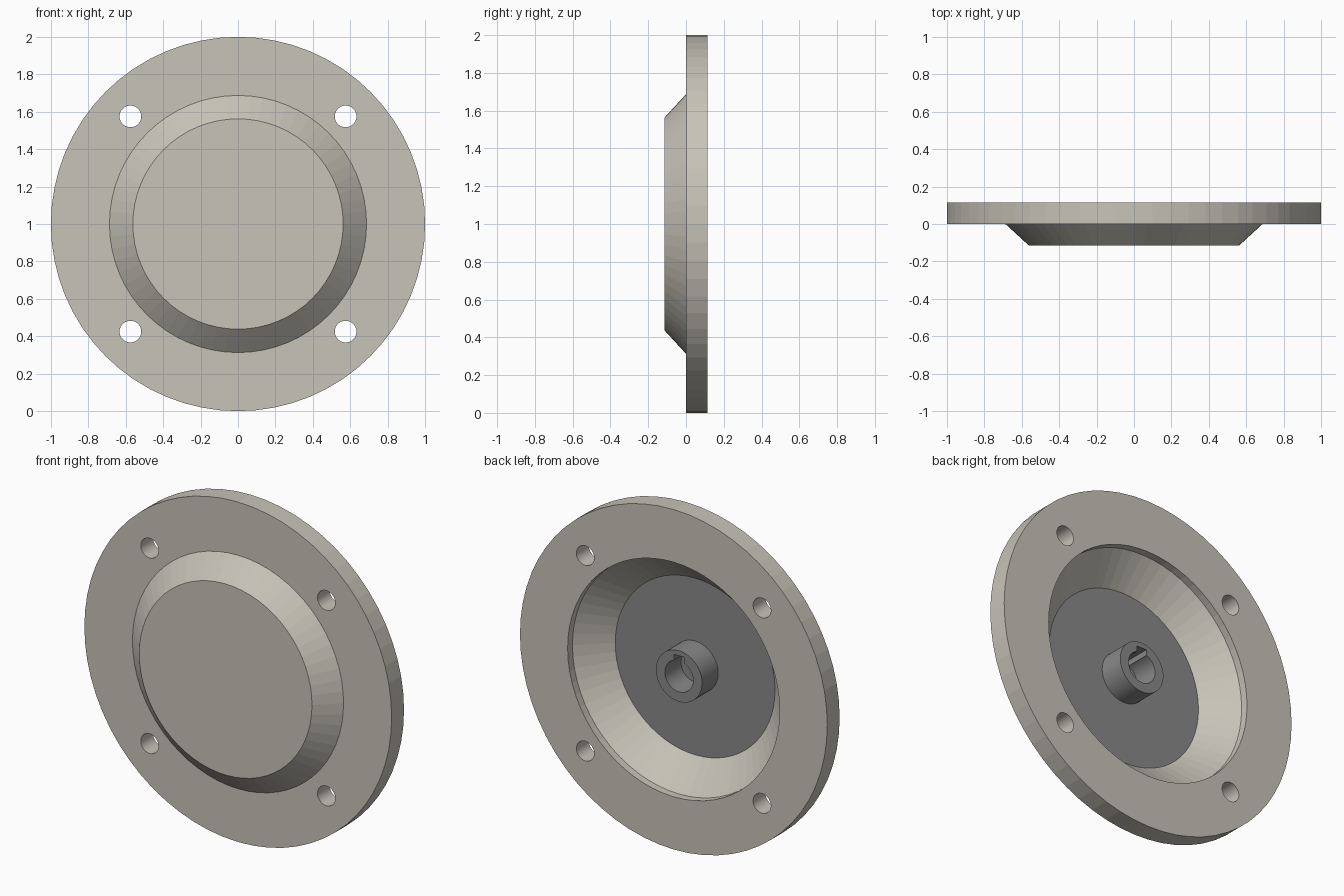
import bpy, bmesh
from math import pi, sin, cos, hypot

if "Cube" in bpy.data.objects:
    bpy.data.objects.remove(bpy.data.objects["Cube"])

N = 64
CZ = 1.0


def material(name, rgb):
    m = bpy.data.materials.new(name)
    m.diffuse_color = (*rgb, 1)
    m.use_nodes = True
    m.node_tree.nodes["Principled BSDF"].inputs["Base Color"].default_value = m.diffuse_color
    return m


def lathe(name, profile):
    """Revolve (radius, y) points about the y axis through z = 1."""
    bm = bmesh.new()
    rings = []
    for r, y in profile:
        count = N if r > 0 else 1
        rings.append([bm.verts.new((r * cos(2 * pi * i / N), y, CZ + r * sin(2 * pi * i / N)))
                      for i in range(count)])
    for a, b in zip(rings, rings[1:]):
        for i in range(N):
            j = (i + 1) % N
            quad = [a[i], a[j], b[j], b[i]]
            bm.faces.new(quad)
    # flat end caps
    bm.faces.new(rings[0])
    bm.faces.new(rings[-1])
    bmesh.ops.recalc_face_normals(bm, faces=bm.faces)
    me = bpy.data.meshes.new(name)
    bm.to_mesh(me)
    bm.free()
    ob = bpy.data.objects.new(name, me)
    bpy.context.collection.objects.link(ob)
    return ob


def cut(target, cutter):
    mod = target.modifiers.new("cut", 'BOOLEAN')
    mod.operation = 'DIFFERENCE'
    mod.solver = 'EXACT'
    mod.object = cutter
    bpy.context.view_layer.objects.active = target
    bpy.ops.object.modifier_apply(modifier=mod.name)
    bpy.data.objects.remove(cutter, do_unlink=True)


def rod(x, z, r, y0, y1, sides):
    bpy.ops.mesh.primitive_cylinder_add(vertices=sides, radius=r, depth=y1 - y0,
                                        location=(x, (y0 + y1) / 2, z), rotation=(pi / 2, 0, 0))
    return bpy.context.object


# Flanged cover: dished front, recessed back, hub on the recess floor
FLOOR = -0.085
cover = lathe("flange_cover", [
    (0.562, -0.115), (0.687, 0), (1, 0), (1, 0.115),
    (0.69, 0.115), (0.69, 0.07), (0.52, FLOOR),
    (0.15, FLOOR), (0.15, 0.065)])

# Four bolt holes
for sx in (-1, 1):
    for sz in (-1, 1):
        cut(cover, rod(sx * 0.575, CZ + sz * 0.575, 0.058, -0.1, 0.2, 32))

# Blind bore with keyway
cut(cover, rod(0, CZ, 0.092, FLOOR, 0.2, 48))
bpy.ops.mesh.primitive_cube_add(size=1, location=(0, (FLOOR + 0.2) / 2, CZ + 0.06))
key = bpy.context.object
key.scale = (0.064, 0.2 - FLOOR, 0.12)
cut(cover, key)

# Dark grey recess floor and hub, split off as their own part
me = cover.data
me.materials.clear()
me.materials.append(material("beige", (0.57, 0.55, 0.48)))
me.materials.append(material("dark_grey", (0.25, 0.25, 0.25)))
for p in me.polygons:
    inner = all(hypot(me.vertices[v].co.x, me.vertices[v].co.z - CZ) < 0.525 and
                me.vertices[v].co.y > -0.1 for v in p.vertices)
    p.material_index = 1 if inner else 0
bpy.ops.object.select_all(action='DESELECT')
cover.select_set(True)
bpy.context.view_layer.objects.active = cover
bpy.ops.object.mode_set(mode='EDIT')
bpy.ops.mesh.select_all(action='SELECT')
bpy.ops.mesh.separate(type='MATERIAL')
bpy.ops.object.mode_set(mode='OBJECT')
for ob in bpy.context.selected_objects:
    r = max(hypot(v.co.x, v.co.z - CZ) for v in ob.data.vertices)
    ob.name = "flange_cover" if r > 0.9 else "keyed_hub"
